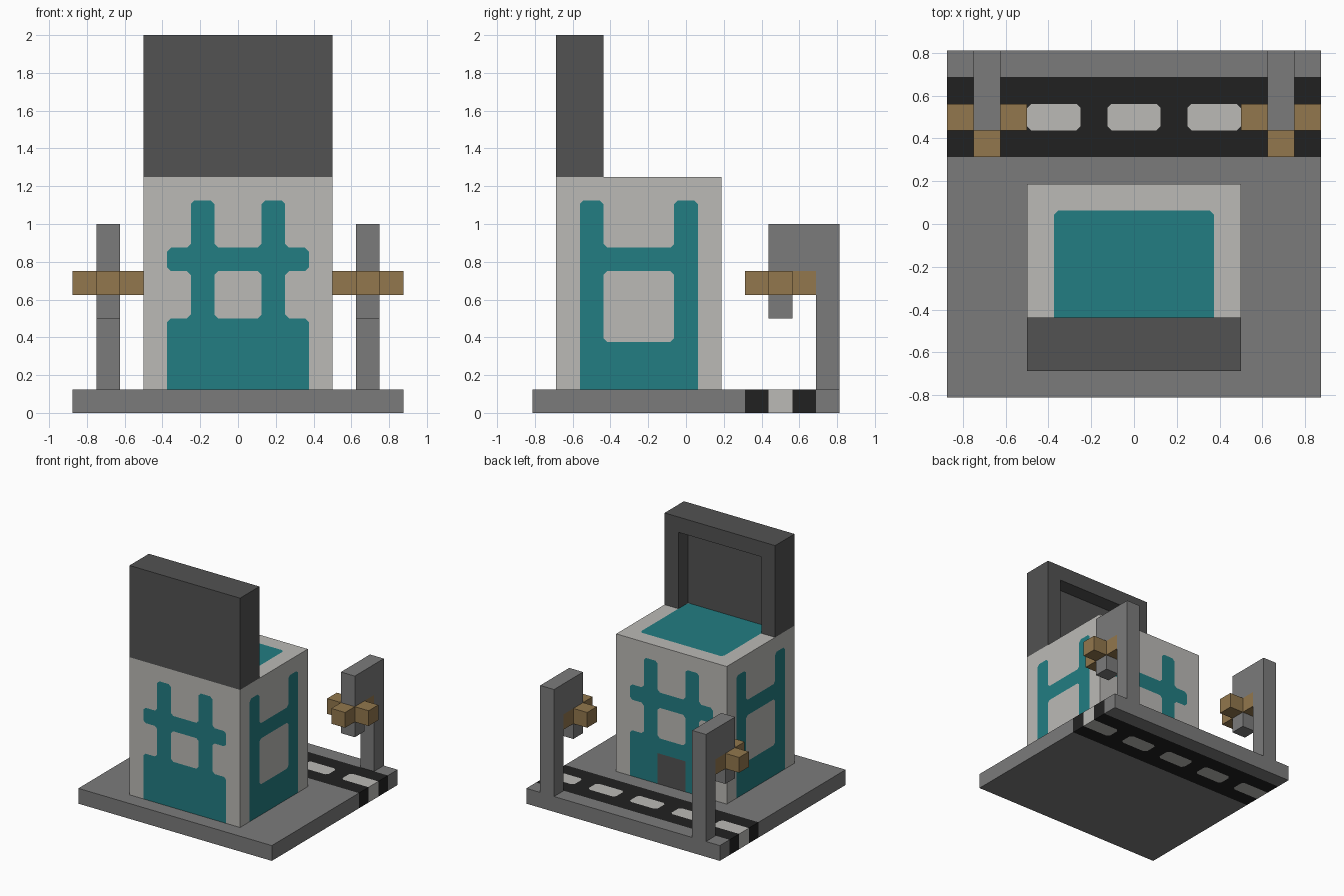
import bpy
import bmesh
from mathutils import Vector

if "Cube" in bpy.data.objects:
    bpy.data.objects.remove(bpy.data.objects["Cube"], do_unlink=True)

U = 0.125          # building unit
R = 0.02           # corner cut of the painted shapes


def material(name, *srgb):
    """Flat colour from 0-255 screen values."""
    lin = [((c / 255 + 0.055) / 1.055) ** 2.4 for c in srgb] + [1]
    mat = bpy.data.materials.new(name)
    mat.use_nodes = True
    mat.diffuse_color = lin
    mat.node_tree.nodes["Principled BSDF"].inputs["Base Color"].default_value = lin
    return mat


STONE = material("stone grey", 123, 123, 123)
WHITE = material("off white", 187, 186, 182)
TEAL = material("teal", 34, 125, 130)
DARK = material("dark grey", 82, 82, 82)
BLACK = material("road black", 33, 33, 33)
TAN = material("tan", 146, 119, 77)


def finish(bm, name, mats):
    mesh = bpy.data.meshes.new(name)
    bm.to_mesh(mesh)
    bm.free()
    for m in mats:
        mesh.materials.append(m)
    obj = bpy.data.objects.new(name, mesh)
    bpy.context.collection.objects.link(obj)
    return obj


def prism(name, mat, points, axis, lo, hi):
    """Extrude a flat outline along one axis."""
    bm = bmesh.new()
    verts = []
    for p in points:
        co = list(p)
        co.insert(axis, lo)
        verts.append(bm.verts.new(co))
    face = bm.faces.new(verts)
    ext = bmesh.ops.extrude_face_region(bm, geom=[face])["geom"]
    shift = Vector((0, 0, 0))
    shift[axis] = hi - lo
    bmesh.ops.translate(bm, vec=shift,
                        verts=[v for v in ext if isinstance(v, bmesh.types.BMVert)])
    bmesh.ops.recalc_face_normals(bm, faces=bm.faces)
    return finish(bm, name, [mat])


def box(name, mat, x, y, z):
    outline = [(x[0], y[0]), (x[1], y[0]), (x[1], y[1]), (x[0], y[1])]
    return prism(name, mat, outline, 2, *z)


def painted(bm, rows, origin, u, v, key):
    """Lay a flat panel of coloured cells, rows listed top to bottom."""
    rows = rows[::-1]
    origin, u, v = Vector(origin), Vector(u), Vector(v)

    def cell(i, j):
        inside = 0 <= j < len(rows) and 0 <= i < len(rows[0])
        return rows[j][i] if inside else None

    def add(points, letter):
        face = bm.faces.new([bm.verts.new(origin + u * a + v * b) for a, b in points])
        face.material_index = key.index(letter)

    for j, row in enumerate(rows):
        for i, c in enumerate(row):
            outline = []
            for dx, dy in ((-1, -1), (1, -1), (1, 1), (-1, 1)):
                p = ((i + (dx > 0)) * U, (j + (dy > 0)) * U)
                near = {cell(i + dx, j), cell(i, j + dy), cell(i + dx, j + dy)}
                other = near.pop()
                if near or other in (None, c) or "D" in (c, other):
                    outline.append(p)
                    continue
                # cut the corner and give it to the neighbouring colour
                cut = [(p[0], p[1] - dy * R), (p[0] - dx * R, p[1])]
                if dx * dy < 0:
                    cut.reverse()
                outline += cut
                add([cut[0], p, cut[1]], other)
            add(outline, c)


X, Y, Z = (1, 0, 0), (0, 1, 0), (0, 0, 1)
NX, NY = (-1, 0, 0), (0, -1, 0)

# Base slab on both sides of the road
box("base_front", STONE, (-7 * U, 7 * U), (-6.5 * U, 2.5 * U), (0, U))
box("base_back_kerb", STONE, (-7 * U, 7 * U), (5.5 * U, 6.5 * U), (0, U))

# Road with dashes running through its full thickness
lanes = ["K" * 14, "LLKLLKLLKLLKLL", "K" * 14]
road = bmesh.new()
painted(road, lanes, (-7 * U, 2.5 * U, U), X, Y, "KL")
painted(road, lanes, (7 * U, 2.5 * U, 0), NX, Y, "KL")
painted(road, ["KLK"], (7 * U, 2.5 * U, 0), Y, Z, "KL")
painted(road, ["KLK"], (-7 * U, 5.5 * U, 0), NY, Z, "KL")
bmesh.ops.remove_doubles(road, verts=road.verts, dist=0.0005)
finish(road, "road", [BLACK, WHITE])

# Building walls and roof
bars, cross, solid = "WWTWWTWW", "WTTTTTTW", "WTTTTTTW"
upper = ["W" * 8, bars, bars, cross, bars, bars, solid]
front = upper + [solid] * 2
back = upper + ["WTTDDTTW"] * 2
s_bars, s_cross = "WTWWWTW", "WTTTTTW"
side = ["W" * 7] + [s_bars] * 2 + [s_cross] + [s_bars] * 3 + [s_cross] * 2
roof = ["W" * 8] + [solid] * 5 + ["W" * 8]
y0, y1, top = -5.5 * U, 1.5 * U, 10 * U
house = bmesh.new()
painted(house, front, (-4 * U, y0, U), X, Z, "WTD")
painted(house, back, (4 * U, y1, U), NX, Z, "WTD")
painted(house, side, (4 * U, y0, U), Y, Z, "WTD")
painted(house, side, (-4 * U, y1, U), NY, Z, "WTD")
painted(house, roof, (-4 * U, y0, top), X, Y, "WTD")
bmesh.ops.remove_doubles(house, verts=house.verts, dist=0.0005)
finish(house, "building", [WHITE, TEAL, DARK])

# Upright sign board, hollowed at the back
box("board_face", DARK, (-4 * U, 4 * U), (y0, y0 + U), (top, 2))
half = [(4 * U, top), (4 * U, 2)]
inner = [(3 * U, 2 - U), (3 * U, top)]
arch = half + [(-x, z) for x, z in half[::-1]] \
    + [(-x, z) for x, z in inner[::-1]] + inner
prism("board_frame", DARK, arch, 1, y0 + U, y0 + 2 * U)

# Street lamps: hooked post with a cross of lamp heads
hook = [(6.5, 1), (6.5, 8), (3.5, 8), (3.5, 4), (4.5, 4), (4.5, 6), (5.5, 6), (5.5, 1)]
plus = [(-.5, -1.5), (.5, -1.5), (.5, -.5), (1.5, -.5), (1.5, .5), (.5, .5),
        (.5, 1.5), (-.5, 1.5), (-.5, .5), (-1.5, .5), (-1.5, -.5), (-.5, -.5)]
for label, s in (("left", 1), ("right", -1)):
    cx = s * 5.5
    prism("lamp_post_" + label, STONE, [(y * U, z * U) for y, z in hook],
          0, (cx - .5) * U, (cx + .5) * U)
    prism("lamp_heads_" + label, TAN, [((cx + x) * U, (4 + y) * U) for x, y in plus],
          2, 5 * U, 6 * U)
